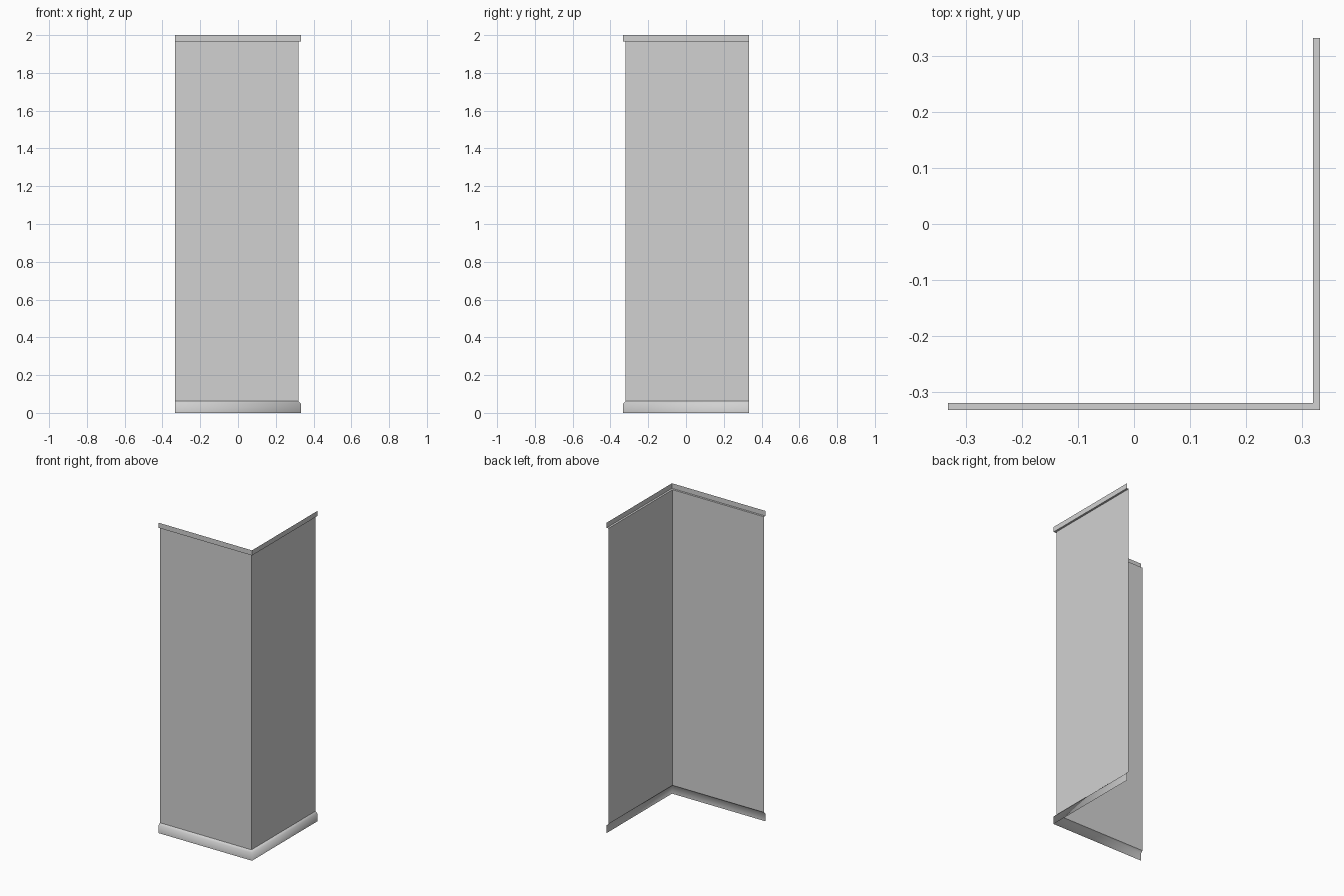
import bpy
import bmesh

cube = bpy.data.objects.get("Cube")
if cube:
    bpy.data.objects.remove(cube, do_unlink=True)

H = 0.333      # half width, and outer plane of the trims
WALL = 0.32    # plane of the wall panels
BASE_TOP = 0.062
TRIM_LOW = 1.967

grey = bpy.data.materials.new("plain grey")
grey.use_nodes = True
grey.diffuse_color = (0.64, 0.64, 0.64, 1)
grey.node_tree.nodes["Principled BSDF"].inputs["Base Color"].default_value = grey.diffuse_color


def corner_sweep(name, profile, smooth=False):
    """Sweep an (offset, height) profile along the mitred corner path."""
    bm = bmesh.new()
    rows = [[bm.verts.new(p) for p in ((-H, -d, z), (d, -d, z), (d, H, z))]
            for d, z in profile]
    for low, high in zip(rows, rows[1:]):
        for i in range(2):
            face = bm.faces.new((low[i], low[i + 1], high[i + 1], high[i]))
            face.smooth = smooth
    mesh = bpy.data.meshes.new(name)
    bm.to_mesh(mesh)
    bm.free()
    mesh.materials.append(grey)
    obj = bpy.data.objects.new(name, mesh)
    bpy.context.collection.objects.link(obj)
    return obj


# Two tall panels meeting at the corner
corner_sweep("wall_panels", [(WALL, BASE_TOP), (WALL, TRIM_LOW)])

# Skirting with a softened, sloping upper edge
corner_sweep("skirting", [(H, 0), (H, 0.05), (WALL, BASE_TOP)], smooth=True)

# Stepped trim along the top
corner_sweep("top_trim", [(WALL, TRIM_LOW), (H, TRIM_LOW), (H, 2)])
